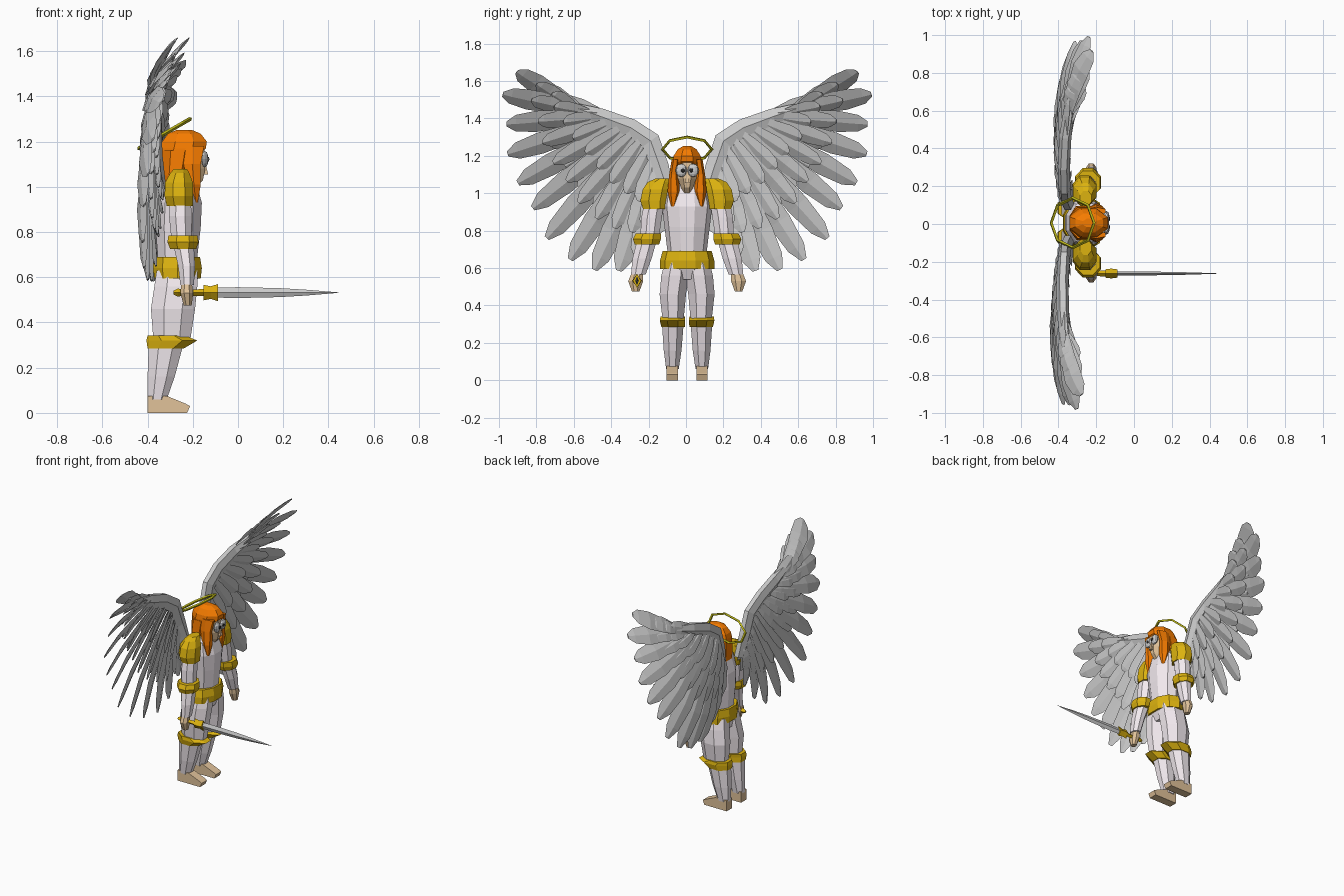
import bpy, bmesh
from math import sin, cos, pi, radians
from mathutils import Vector as V

YC = 0.006  # body centre line


def mat(name, c):
    m = bpy.data.materials.new(name)
    m.diffuse_color = (*c, 1)
    return m


ROBE = mat("robe_white", (0.9, 0.83, 0.87))
GOLD = mat("gold", (0.72, 0.45, 0.005))
HAIR = mat("hair_orange", (0.92, 0.2, 0.0))
SKIN = mat("skin", (0.75, 0.54, 0.32))
HALO = mat("halo_yellow", (0.5, 0.47, 0.01))
BLACK = mat("black", (0.02, 0.02, 0.02))


def build(name, lofts, m=None):
    """One object from several lofts; a loft is a list of equal-length rings."""
    bm = bmesh.new()
    for rings in lofts:
        vs = [[bm.verts.new(p) for p in r] for r in rings]
        n = len(vs[0])
        for a, b in zip(vs, vs[1:]):
            for i in range(n):
                bm.faces.new((a[i], a[(i + 1) % n], b[(i + 1) % n], b[i]))
        bm.faces.new(vs[0])
        bm.faces.new(vs[-1][::-1])
    bmesh.ops.recalc_face_normals(bm, faces=bm.faces)
    me = bpy.data.meshes.new(name)
    bm.to_mesh(me)
    bm.free()
    ob = bpy.data.objects.new(name, me)
    bpy.context.collection.objects.link(ob)
    if m:
        me.materials.append(m)
    return ob


def stack(stations, s=1, n=8):
    """Rings from (z, x0, x1, y0, y1); s mirrors them across the centre line."""
    k = 1 / cos(pi / n)
    out = []
    for z, x0, x1, y0, y1 in stations:
        r = []
        for i in range(n):
            a = 2 * pi * (i + 0.5) / n
            r.append(V(((x0 + x1) / 2 + (x1 - x0) / 2 * k * cos(a),
                        YC + s * ((y0 + y1) / 2 + (y1 - y0) / 2 * k * sin(a)), z)))
        out.append(r)
    return out


def body(name, st, m, n=8):
    build(name, [stack([(z, a, b, -h, h) for z, a, b, h in st], 1, n)], m)


# torso, belt, head and hair
body("torso", [(0.54, -0.35, -0.2, 0.06), (0.6, -0.36, -0.175, 0.12), (0.69, -0.355, -0.18, 0.1),
               (0.82, -0.365, -0.165, 0.115), (0.93, -0.36, -0.16, 0.128),
               (1.02, -0.335, -0.185, 0.115), (1.07, -0.3, -0.21, 0.06)], ROBE, 10)
body("belt", [(0.595, -0.37, -0.165, 0.138), (0.64, -0.375, -0.16, 0.138),
              (0.69, -0.37, -0.168, 0.125)], GOLD, 10)
body("head", [(1.0, -0.27, -0.18, 0.03), (1.03, -0.26, -0.155, 0.032), (1.08, -0.27, -0.145, 0.05),
              (1.19, -0.27, -0.15, 0.055)], SKIN)
body("nose", [(1.055, -0.16, -0.132, 0.012), (1.11, -0.16, -0.145, 0.006)], SKIN, 4)
body("hair_cap", [(1.145, -0.342, -0.17, 0.08), (1.17, -0.342, -0.142, 0.078), (1.2, -0.335, -0.138, 0.072),
                  (1.235, -0.31, -0.165, 0.05), (1.252, -0.27, -0.205, 0.022)], HAIR)
body("hair_back", [(0.99, -0.335, -0.25, 0.085), (1.05, -0.342, -0.215, 0.09),
                   (1.16, -0.342, -0.19, 0.082)], HAIR)
lock = [(0.93, -0.195, -0.178, 0.066, 0.084), (1.01, -0.225, -0.165, 0.04, 0.1),
        (1.1, -0.24, -0.165, 0.052, 0.093), (1.18, -0.25, -0.15, 0.045, 0.08)]
build("hair_locks", [stack(lock, s, 6) for s in (1, -1)], HAIR)

# eyes
for s in (1, -1):
    for nm, x, r, sx, m in (("eye", -0.146, 0.036, 0.45, None), ("pupil", -0.131, 0.011, 0.4, BLACK)):
        bpy.ops.mesh.primitive_uv_sphere_add(segments=10, ring_count=6, radius=r,
                                             location=(x, YC + s * (0.032 if m is None else 0.022), 1.122))
        e = bpy.context.object
        e.name = nm
        e.scale = (sx, 0.85 if m is None else 1, 1)
        if m:
            e.data.materials.append(m)

# halo
bpy.ops.mesh.primitive_torus_add(major_segments=8, minor_segments=4, major_radius=0.131,
                                 minor_radius=0.009, location=(-0.325, YC, 1.235),
                                 rotation=(0, radians(-30), 0))
bpy.context.object.name = "halo"
bpy.context.object.data.materials.append(HALO)

# limbs, mirrored left and right
thigh = [(0.33, -0.375, -0.21, 0.018, 0.132), (0.46, -0.385, -0.19, 0.006, 0.147),
         (0.56, -0.37, -0.18, -0.01, 0.138), (0.63, -0.36, -0.18, -0.01, 0.12)]
shin = [(0.06, -0.4, -0.315, 0.045, 0.112), (0.16, -0.4, -0.28, 0.03, 0.125),
        (0.31, -0.395, -0.24, 0.018, 0.135)]
knee = [(0.285, -0.4, -0.24, 0.012, 0.138), (0.32, -0.405, -0.18, 0.01, 0.146),
        (0.342, -0.4, -0.235, 0.012, 0.142)]
upper = [(0.77, -0.295, -0.205, 0.15, 0.25), (0.87, -0.305, -0.205, 0.135, 0.245),
         (0.97, -0.3, -0.21, 0.12, 0.225)]
elbow = [(0.725, -0.3, -0.185, 0.15, 0.28), (0.755, -0.312, -0.175, 0.14, 0.29),
         (0.785, -0.308, -0.18, 0.14, 0.275)]
fore = [(0.565, -0.255, -0.195, 0.222, 0.3), (0.65, -0.265, -0.19, 0.19, 0.292),
        (0.74, -0.285, -0.195, 0.165, 0.27)]
hand = [(0.475, -0.24, -0.205, 0.255, 0.295), (0.53, -0.255, -0.198, 0.235, 0.315),
        (0.58, -0.25, -0.205, 0.235, 0.295)]
pad = [(0.915, -0.315, -0.2, 0.11, 0.235), (0.96, -0.325, -0.198, 0.1, 0.25),
       (1.02, -0.322, -0.2, 0.09, 0.238), (1.06, -0.3, -0.215, 0.085, 0.21),
       (1.078, -0.285, -0.225, 0.09, 0.17)]
sole = [(-0.4, 0), (-0.225, 0), (-0.212, 0.03), (-0.23, 0.04), (-0.315, 0.075), (-0.4, 0.075)]
for s, side in ((1, "left"), (-1, "right")):
    for nm, st, m in (("thigh", thigh, ROBE), ("shin", shin, ROBE), ("knee_band", knee, GOLD),
                      ("upper_arm", upper, ROBE), ("elbow_band", elbow, GOLD), ("forearm", fore, ROBE),
                      ("hand", hand, SKIN), ("shoulder_pad", pad, GOLD)):
        build(f"{side}_{nm}", [stack(st, s)], m)
    build(f"{side}_foot", [[[V((x, YC + s * y, z)) for x, z in sole] for y in (0.05, 0.11)]], SKIN)


# sword: diamond sections along x
def spike(st):
    return [[V((x, -0.262, 0.532 + h)), V((x, -0.262 + w, 0.532)),
             V((x, -0.262, 0.532 - h)), V((x, -0.262 - w, 0.532))] for x, h, w in st]


build("sword_blade", [spike([(-0.1, 0.022, 0.01), (0.0, 0.024, 0.01), (0.18, 0.02, 0.009),
                             (0.3, 0.013, 0.006), (0.445, 0.001, 0.001)])])
build("sword_hilt", [spike([(-0.285, 0.008, 0.008), (-0.265, 0.018, 0.018), (-0.24, 0.012, 0.012),
                            (-0.15, 0.016, 0.016)]),
                     spike([(-0.152, 0.034, 0.022), (-0.12, 0.028, 0.026), (-0.088, 0.038, 0.022)])], GOLD)

# wings: feathers fan from a curved root line to a curved tip line
ARM = [V(p) for p in ((-0.35, 0.1, 1.0), (-0.365, 0.145, 1.14), (-0.37, 0.195, 1.28),
                      (-0.375, 0.3, 1.35), (-0.37, 0.46, 1.41), (-0.35, 0.62, 1.465))]
TIPS = [V(p) for p in ((-0.25, 0.91, 1.65), (-0.27, 0.985, 1.53), (-0.31, 0.965, 1.37),
                       (-0.345, 0.96, 1.21), (-0.37, 0.905, 1.055), (-0.39, 0.825, 0.92),
                       (-0.4, 0.75, 0.76), (-0.4, 0.625, 0.645), (-0.39, 0.495, 0.59),
                       (-0.375, 0.365, 0.585), (-0.36, 0.265, 0.65), (-0.35, 0.17, 0.78))]


def along(pts, t):
    f = t * (len(pts) - 1)
    i = min(int(f), len(pts) - 2)
    return pts[i].lerp(pts[i + 1], f - i)


def feather(a, b, hw, twist, bow):
    d = (b - a).normalized()
    up = d.cross(V((-1, 0, 0))).normalized()
    fwd = up.cross(d).normalized()
    if fwd.x < 0:
        fwd = -fwd
    if up.y * d.z - up.z * d.y > 0:
        up = -up
    w = up * cos(twist) + fwd * sin(twist)
    n = d.cross(w).normalized() * 0.008
    rings = []
    for t, k in ((0, 0.45), (0.3, 0.8), (0.68, 1), (0.9, 0.78), (1, 0.25)):
        c = a.lerp(b, t) + V((-bow * sin(pi * t), 0, 0))
        rings.append([c + w * hw * k, c + n * (0.3 + k), c - w * hw * k, c - n * (0.3 + k)])
    return rings


def layer(count, reach, hw, dx, bow):
    out = []
    for i in range(count):
        t = i / (count - 1)
        root = along(ARM, 0.97 - 0.85 * t)
        tip = root.lerp(along(TIPS, t), reach)
        out.append(feather(root + V((dx * 0.4, 0, 0)), tip + V((dx, 0, 0)), hw,
                           radians(36 - 26 * t), bow))
    return out


def arm_bone():
    rings = []
    for i, p in enumerate(ARM):
        d = (ARM[min(i + 1, 5)] - ARM[max(i - 1, 0)]).normalized()
        u = d.cross(V((1, 0, 0))).normalized()
        r = (0.04, 0.055, 0.06, 0.055, 0.05, 0.025)[i]
        rings.append([p + u * r * cos(a) + V((0.032 * sin(a), 0, 0))
                      for a in [pi * (k + 0.5) / 3 for k in range(6)]])
    return rings


# short feathers along the leading edge
edge = [feather(V((-0.37, 0.38, 1.38)), V((-0.36, 0.66, 1.505)), 0.045, 0.4, 0.01),
        feather(V((-0.36, 0.55, 1.43)), V((-0.30, 0.78, 1.58)), 0.05, 0.5, 0.01)]

for s, side in ((1, "left"), (-1, "right")):
    for nm, lofts in (("wing_arm", [arm_bone()]), ("edge_feathers", edge),
                      ("flight_feathers", layer(12, 1.0, 0.066, 0, 0.025)),
                      ("middle_feathers", layer(12, 0.66, 0.052, 0.02, 0.015)
                       + layer(11, 0.6, 0.052, -0.025, 0.01)),
                      ("short_feathers", layer(11, 0.4, 0.048, 0.032, 0.005)
                       + layer(10, 0.36, 0.048, -0.032, 0.005))):
        build(f"{side}_{nm}", [[[V((p.x + s * 0.033 * p.y ** 2, YC + s * p.y, p.z)) for p in r]
                                for r in rings] for rings in lofts])
